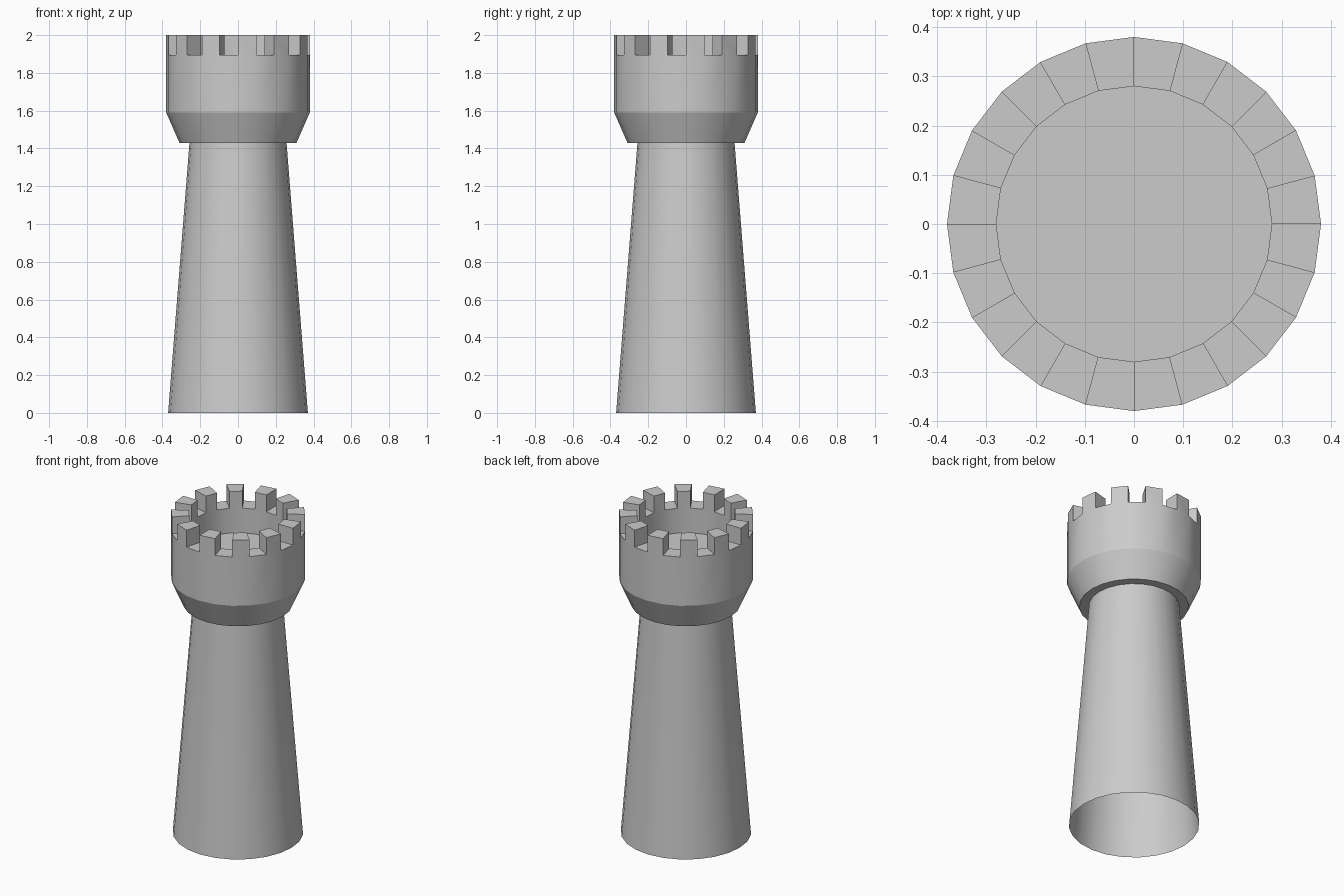
import bpy, bmesh
from math import cos, sin, tau, radians

SIDES = 24
GAP_Z, TOP_Z, FLOOR_Z = 1.895, 2.0, 1.74
R_OUT, R_IN = 0.38, 0.28

old = bpy.data.objects.get("Cube")
if old:
    bpy.data.objects.remove(old)

stone = bpy.data.materials.new("grey stone")
stone.use_nodes = True
colour = (0.6, 0.6, 0.6, 1)
stone.diffuse_color = colour
stone.node_tree.nodes["Principled BSDF"].inputs["Base Color"].default_value = colour


def ring(bm, radius, z):
    return [bm.verts.new((radius * cos(tau * i / SIDES), radius * sin(tau * i / SIDES), z))
            for i in range(SIDES)]


def bridge(bm, low, high):
    for i in range(SIDES):
        j = (i + 1) % SIDES
        bm.faces.new((low[i], low[j], high[j], high[i]))


def finish(bm, name):
    mesh = bpy.data.meshes.new(name)
    bm.to_mesh(mesh)
    bm.free()
    mesh.materials.append(stone)
    obj = bpy.data.objects.new(name, mesh)
    bpy.context.collection.objects.link(obj)
    bpy.ops.object.select_all(action='DESELECT')
    obj.select_set(True)
    bpy.context.view_layer.objects.active = obj
    bpy.ops.object.shade_smooth_by_angle(angle=radians(20))


# Tapered shaft, open at the bottom
bm = bmesh.new()
bridge(bm, ring(bm, 0.37, 0), ring(bm, 0.257, 1.43))
finish(bm, "tower_shaft")

# Head: underside, flare, outer wall, parapet, inner wall and floor
bm = bmesh.new()
profile = [(0.257, 1.43), (0.31, 1.43), (R_OUT, 1.59), (R_OUT, GAP_Z),
           (R_IN, GAP_Z), (R_IN, FLOOR_Z)]
rings = [ring(bm, r, z) for r, z in profile]
for low, high in zip(rings, rings[1:]):
    bridge(bm, low, high)
bm.faces.new(rings[-1])

# Battlements: raise every second face of the parapet
bm.verts.index_update()
outer, inner = rings[3], rings[4]
for i in range(0, SIDES, 2):
    base = [outer[i], outer[i + 1], inner[i + 1], inner[i]]
    face = bm.faces.get(base)
    top = bmesh.ops.extrude_discrete_faces(bm, faces=[face])["faces"][0]
    corners = list(top.verts)
    for v in corners:
        v.co.z = TOP_Z
    # Side walls between the parapet and the raised top
    for a, b in zip(base, base[1:] + base[:1]):
        near = [min(corners, key=lambda c: (c.co.xy - v.co.xy).length) for v in (a, b)]
        if not bm.faces.get((a, b, near[1], near[0])):
            bm.faces.new((a, b, near[1], near[0]))
bmesh.ops.recalc_face_normals(bm, faces=bm.faces)
finish(bm, "tower_head")
